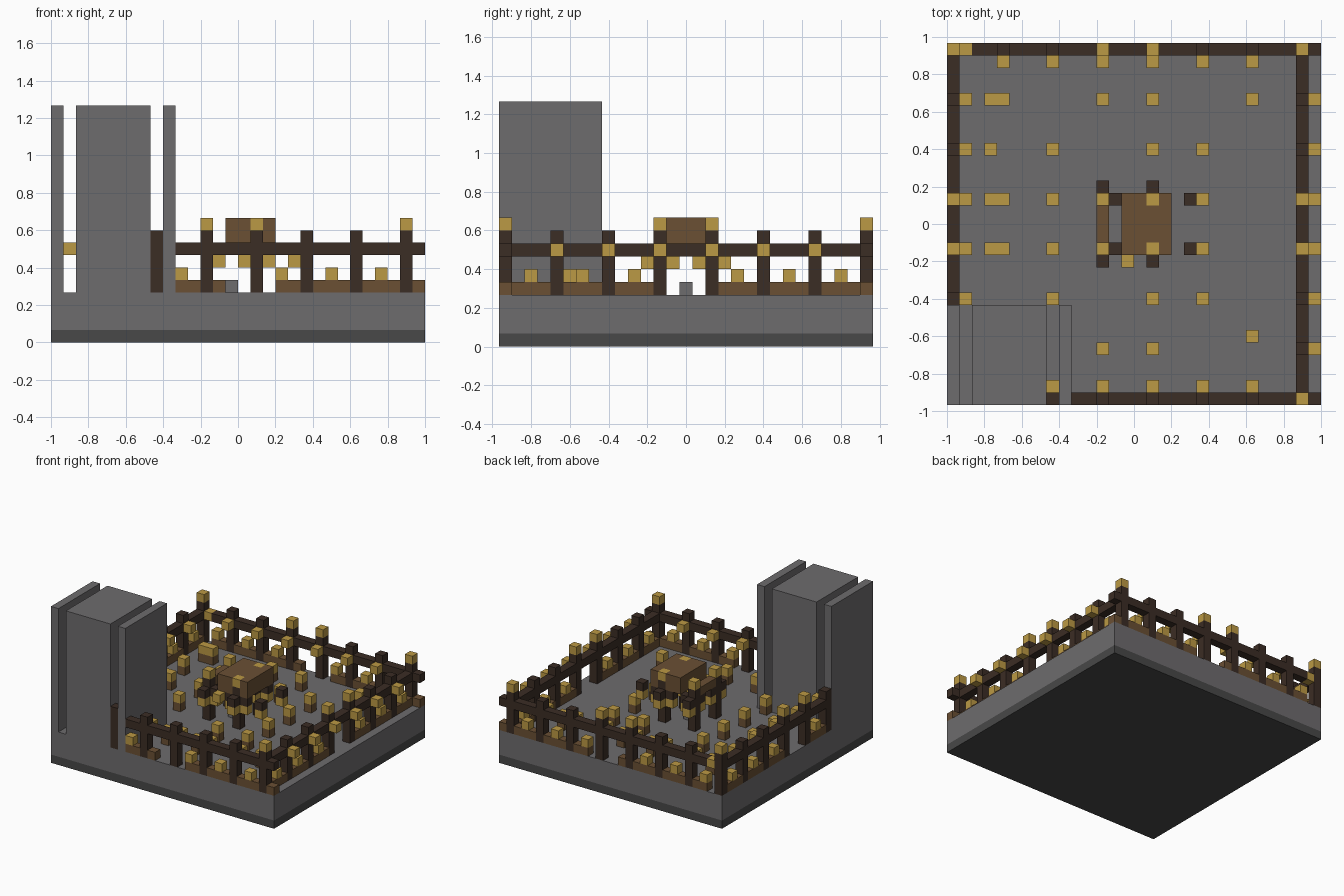
import bpy
import bmesh
from mathutils import Vector

cube = bpy.data.objects.get("Cube")
if cube:
    bpy.data.objects.remove(cube, do_unlink=True)

U = 1 / 15                       # block size
ORIGIN = Vector((-15, -14.5, 0))


def material(name, r, g, b):
    m = bpy.data.materials.new(name)
    m.use_nodes = True
    m.diffuse_color = (r, g, b, 1)
    m.node_tree.nodes["Principled BSDF"].inputs["Base Color"].default_value = (r, g, b, 1)
    return m


STONE = material("stone grey", .155, .15, .155)
DARK_STONE = material("dark stone", .065, .065, .065)
DARK_WOOD = material("dark wood", .044, .026, .018)
WOOD = material("brown wood", .145, .08, .034)
GOLD = material("lantern gold", .5, .32, .058)


def blocks(name, mat, spans):
    """One object made of boxes, each given as a first block and a size in blocks."""
    bm = bmesh.new()
    for start, size in spans:
        lo, size = Vector(start) + ORIGIN, Vector(size)
        made = bmesh.ops.create_cube(bm, size=1)
        for v in made["verts"]:
            v.co = (lo + (v.co + Vector((.5, .5, .5))) * size) * U
    mesh = bpy.data.meshes.new(name)
    bm.to_mesh(mesh)
    bm.free()
    mesh.materials.append(mat)
    obj = bpy.data.objects.new(name, mesh)
    bpy.context.collection.objects.link(obj)


def cells(points):
    return [(p, (1, 1, 1)) for p in points]


# Ground slab
blocks("foundation", DARK_STONE, [((0, 0, 0), (30, 29, 1))])
blocks("ground", STONE, [((0, 0, 1), (30, 29, 3))])

# Tower: a core between two thin side walls
blocks("tower", STONE, [((x, 0, 4), (w, 8, 15)) for x, w in ((0, 1), (2, 6), (9, 1))])

# Fence posts on all sides
front = [(x, 0) for x in range(8, 29, 4)]
back = [(x, 28) for x in range(0, 29, 4)]
left = [(0, y) for y in range(8, 25, 4)]
right = [(28, y) for y in range(4, 25, 4)]
blocks("fence_posts", DARK_WOOD,
       [((x, y, 4), (1, 1, 5)) for x, y in front + back + left + right])

# Fence rails
blocks("fence_rails", DARK_WOOD, [
    ((10, 0, 7), (20, 1, 1)), ((2, 28, 7), (28, 1, 1)),
    ((0, 8, 7), (1, 20, 1)), ((28, 1, 7), (1, 27, 1))])

# Low planks between the posts, open at the middle of each side
row_x = [x for x in range(2, 30) if x % 4 and not 14 <= x <= 17]
row_y = [y for y in range(1, 28) if y % 4 and not 13 <= y <= 15]
planks = [(x, 0, 4) for x in row_x if x > 9] + [(x, 28, 4) for x in row_x]
planks += [(28, y, 4) for y in row_y] + [(0, y, 4) for y in row_y if y > 8]
blocks("low_planks", WOOD, cells(planks))

# Lamps on the planks, midway between posts
mid = [2, 6, 10, 18, 22, 26]
lamps = [(x, 28, 5) for x in mid] + [(x, 0, 5) for x in mid if x > 9]
lamps += [(28, y, 5) for y in mid] + [(0, y, 5) for y in mid if y > 8]
blocks("plank_lamps", GOLD, cells(lamps))

# Lamps fixed to the sides of the posts
side = [(x, 1, 7) for x, y in front if x < 28]
side += [(x, 27, 7) for x, y in back if 0 < x < 28]
side += [(1, y, 7) for x, y in left] + [(29, y, 7) for x, y in right]
blocks("post_side_lamps", GOLD, cells(side + [(1, 28, 7)]))

# Lamps on top of the corner and gate posts
tops = [(28, 0), (28, 28), (0, 28), (12, 28), (16, 28)]
tops += [(x, y) for x in (0, 28) for y in (12, 16)]
blocks("post_top_lamps", GOLD, cells([(x, y, 9) for x, y in tops]))

# Standing torches on the ground
rows = {4: (12, 16), 5: (24,), 8: (8, 16, 20), 12: (3, 4, 8, 20),
        16: (3, 4, 8, 20), 20: (3, 8, 16, 20), 24: (3, 4, 12, 16, 24)}
spots = [(x, y) for y, xs in rows.items() for x in xs]
blocks("torch_sticks", WOOD, cells([(x, y, 4) for x, y in spots]))
blocks("torch_flames", GOLD, cells([(x, y, 5) for x, y in spots]))

# Central shelter: stone, posts, roof, arms and hanging lanterns
blocks("shelter_stone", STONE, cells([(14, 14, 4)]))
corners = [(x, y) for x in (12, 16) for y in (12, 16)]
blocks("shelter_posts", DARK_WOOD, [((x, y, 4), (1, 1, 5)) for x, y in corners])
blocks("shelter_post_lamps", GOLD, cells([(x, y, 9) for x, y in corners]))
roof = [((14, 13, 8), (4, 3, 2)), ((12, 13, 8), (1, 3, 1))]
for y in (12, 16):
    roof += [((14, y, 8), (2, 1, 2)), ((17, y, 8), (1, 1, 2))]
blocks("shelter_roof", WOOD, roof)
arms = [(x, y) for x in (13, 15, 17, 19) for y in (12, 16)]
arms += [(x, y) for x in (12, 16) for y in (11, 13, 15, 17)]
blocks("shelter_arms", DARK_WOOD, cells([(x, y, 7) for x, y in arms]))
blocks("hanging_lanterns", GOLD, cells([(x, y, 6) for x, y in arms] + [(14, 11, 7)]))
